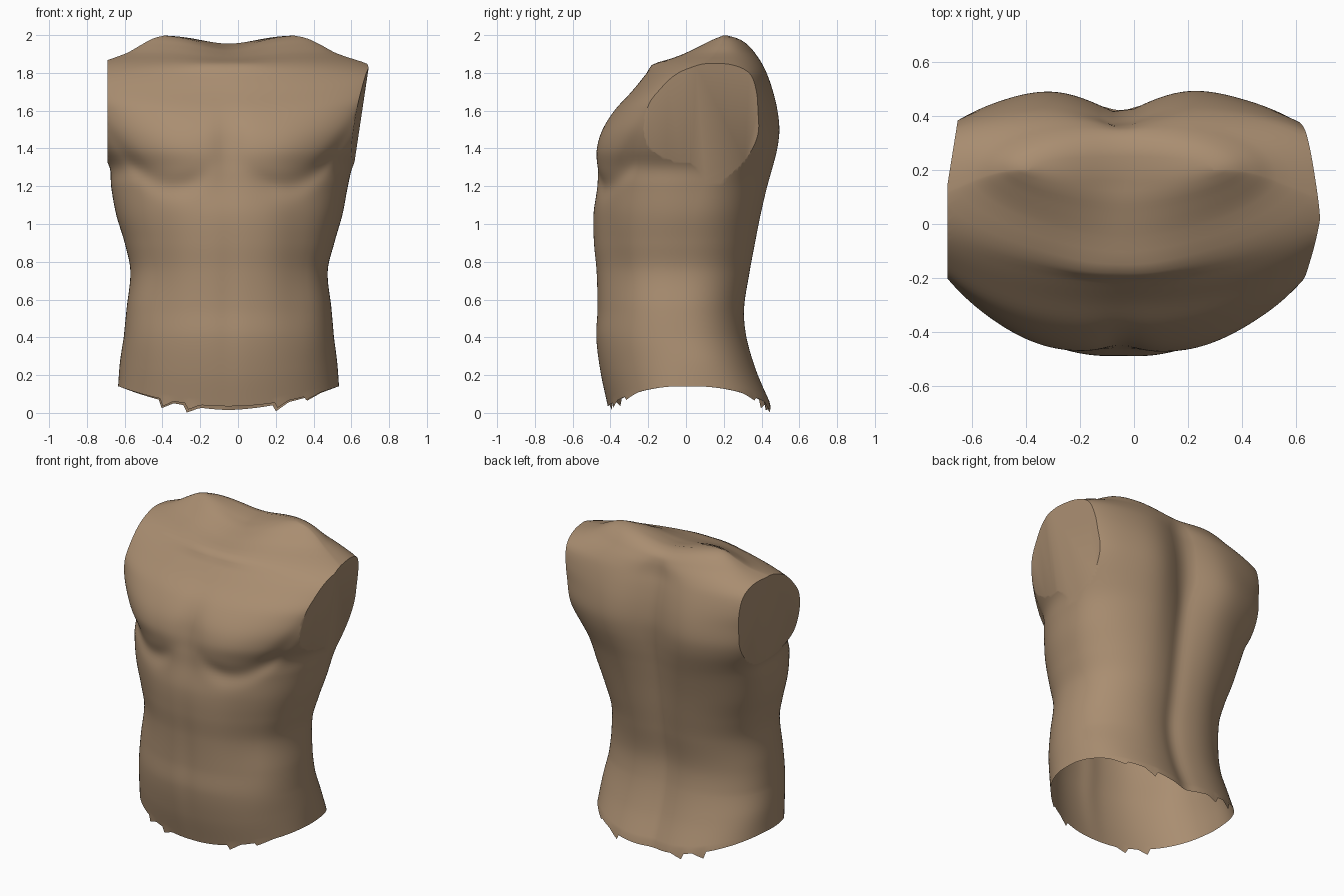
import bpy, bmesh, math
from mathutils import Vector

if "Cube" in bpy.data.objects:
    bpy.data.objects.remove(bpy.data.objects["Cube"])

# Cross-section profile: height, left x, right x, front y, back y, y of widest point
ROWS = [
    (0.00, -.635, .535, -.415, .470, .00),
    (0.20, -.625, .525, -.455, .392, .00),
    (0.40, -.605, .508, -.478, .340, -.03),
    (0.55, -.590, .495, -.472, .328, -.04),
    (0.75, -.570, .475, -.477, .360, -.02),
    (0.90, -.600, .510, -.490, .388, .00),
    (1.05, -.645, .553, -.492, .417, .03),
    (1.20, -.672, .582, -.472, .450, .08),
    (1.30, -.680, .608, -.470, .472, .14),
    (1.40, -.735, .670, -.467, .488, .12),
    (1.50, -.775, .720, -.442, .494, .10),
    (1.60, -.805, .755, -.382, .485, .08),
    (1.70, -.845, .800, -.290, .464, .07),
    (1.79, -.835, .800, -.215, .436, .07),
    (1.85, -.740, .680, -.165, .410, .10),
    (1.90, -.600, .530, -.060, .382, .16),
    (1.95, -.510, .435, .035, .345, .19),
    (1.985, -.445, .360, .105, .300, .20),
    (2.00, -.390, .295, .160, .250, .20),
]
COLS, STEP, MID = 192, 0.02, -0.05


def bell(v, width):
    return math.exp(-(v / width) ** 2)


def ramp(v, a, b):
    t = min(1, max(0, (v - a) / (b - a)))
    return t * t * (3 - 2 * t)


def profile(z):
    """Smooth (Catmull-Rom style) interpolation of the profile rows."""
    i = max(j for j in range(len(ROWS) - 1) if ROWS[j][0] <= z + 1e-9)
    a, b = ROWS[i], ROWS[i + 1]
    p, n = ROWS[max(i - 1, 0)], ROWS[min(i + 2, len(ROWS) - 1)]
    h = b[0] - a[0]
    t = min((z - a[0]) / h, 1)
    out = []
    for k in range(1, 6):
        ma = (b[k] - p[k]) / (b[0] - p[0]) * h
        mb = (n[k] - a[k]) / (n[0] - a[0]) * h
        out.append((2*t**3 - 3*t*t + 1) * a[k] + (t**3 - 2*t*t + t) * ma
                   + (3*t*t - 2*t**3) * b[k] + (t**3 - t*t) * mb)
    return out


def hem(x, y):
    """Ragged bottom edge: high at the hips, low at front and back."""
    s = min(abs((x - MID) / 0.58), 1)
    z = 0.035 + 0.105 * s ** 2.0
    if y > 0:
        z -= 0.02 * (1 - s)
    for c, w, d in ((-.41, .07, .045), (-.28, .08, .04), (.20, .07, .035), (.36, .08, .02)):
        k = (x - c) / w
        if 0 <= k < 1:
            z -= d * (1 - k)
    return max(z, 0.0)


def point(z, ang):
    xl, xr, yf, yb, cy = profile(z)
    c, s = math.cos(ang), math.sin(ang)
    # squarer across the upper back, rounder around the base of the neck
    if s > 0:
        exponent = 2.3 + 0.45 * ramp(z, 1.25, 1.5) - 0.4 * ramp(z, 1.8, 1.95)
    else:
        exponent = 2.22 + 0.13 * ramp(z, 1.0, 1.25) - 0.8 * ramp(z, 1.62, 1.87)
    power = 2 / exponent
    cx = MID + 0.01
    x = cx + (xr - cx if c > 0 else cx - xl) * math.copysign(abs(c) ** power, c)
    y = cy + (yb - cy if s > 0 else cy - yf) * math.copysign(abs(s) ** power, s)
    m = x - MID
    fade = min(1, abs(s) * 1.5)
    if s > 0:
        # spine furrow and shoulder blades
        level = 1 - ramp(z, 1.78, 1.99)
        depth = 0.032 + 0.033 * bell(z - 1.45, 0.45)
        y -= fade * level * (depth * bell(m, 0.16) + 0.016 * bell(m, 0.06))
        y += fade * 0.012 * bell(abs(m) - 0.30, 0.16) * bell(z - 1.5, 0.25)
    else:
        # chest muscles, curved fold beneath them, breastbone groove, belly relief
        a = abs(m)
        pec = bell(a - 0.31, 0.21) * bell(z - 1.38, 0.13)
        fold = (bell(z - 1.20 - 2.2 * (a - 0.28) ** 2, 0.06)
                * ramp(a, 0.05, 0.25) * (1 - 0.6 * ramp(a, 0.5, 0.66)))
        groove = bell(m, 0.08) * bell(z - 1.42, 0.18)
        side = bell(a - 0.37, 0.11) * bell(z - 0.78, 0.42)
        navel = bell(m, 0.06) * bell(z - 0.6, 0.45)
        y += fade * (-0.020 * pec + 0.018 * fold + 0.024 * groove
                     + 0.016 * side + 0.008 * navel)
        # collarbone ridge at the base of the neck
        y -= fade * 0.010 * bell(a - 0.12, 0.12) * bell(z - 1.84, 0.025)
    if z < 0.4:
        if z > 0.001:
            low = 0.035 + 0.105 * min(abs(m / 0.58), 1) ** 2
        else:
            low = hem(x, y)
        z = low + (0.4 - low) * z / 0.4
    # saddle between the two shoulder tops, deeper at the front of the neck
    dip = 0.045 + (0.02 * min(1, -2 * s) if s < 0 else 0)
    z -= dip * min(1, max(0, (z - 1.85) / 0.15)) * bell(m, 0.2)
    return x, y, z


# Torso skin lofted from rings, open at the hem
bm = bmesh.new()
levels = [i * STEP for i in range(round(1.9 / STEP))] + [1.9 + i * 0.01 for i in range(11)]
rings = [[bm.verts.new(point(z, 2 * math.pi * (k + 0.5) / COLS)) for k in range(COLS)]
         for z in levels]
for lo, hi in zip(rings, rings[1:]):
    for k in range(COLS):
        n = (k + 1) % COLS
        bm.faces.new((lo[k], lo[n], hi[n], hi[k]))
# neck top bridged front to back
top = rings[-1]
for k in range(COLS // 2 - 1):
    bm.faces.new((top[k], top[k + 1], top[COLS - 2 - k], top[COLS - 1 - k]))

# Arm cuts, each capped by two shallow facets meeting in a ridge
for spot, normal in ((Vector((.692, .02, 1.83)), Vector((1, -.13, -.15))),
                     (Vector((.692, .02, 1.83)), Vector((1, .15, -.15))),
                     (Vector((-.692, .15, 1.83)), Vector((-1, 0, 0))),
                     (Vector((-.692, .15, 1.83)), Vector((-1, .16, 0)))):
    faces = [f for f in bm.faces if f.calc_center_median().z > 1.24]
    geom = faces + list({e for f in faces for e in f.edges}) + list({v for f in faces for v in f.verts})
    before = {e for e in bm.edges if e.is_boundary}
    bmesh.ops.bisect_plane(bm, geom=geom, plane_co=spot, plane_no=normal.normalized(),
                           clear_outer=True, dist=1e-5)
    edges = [e for e in bm.edges if e.is_boundary and e not in before]
    bmesh.ops.holes_fill(bm, edges=edges, sides=0)
bmesh.ops.recalc_face_normals(bm, faces=bm.faces)

mesh = bpy.data.meshes.new("torso")
bm.to_mesh(mesh)
bm.free()
torso = bpy.data.objects.new("torso", mesh)
bpy.context.collection.objects.link(torso)

skin = bpy.data.materials.new("tan skin")
skin.diffuse_color = (0.40, 0.27, 0.165, 1)
skin.use_nodes = True
skin.node_tree.nodes["Principled BSDF"].inputs["Base Color"].default_value = skin.diffuse_color
mesh.materials.append(skin)

bpy.context.view_layer.objects.active = torso
torso.select_set(True)
bpy.ops.object.shade_smooth_by_angle(angle=math.radians(40))
